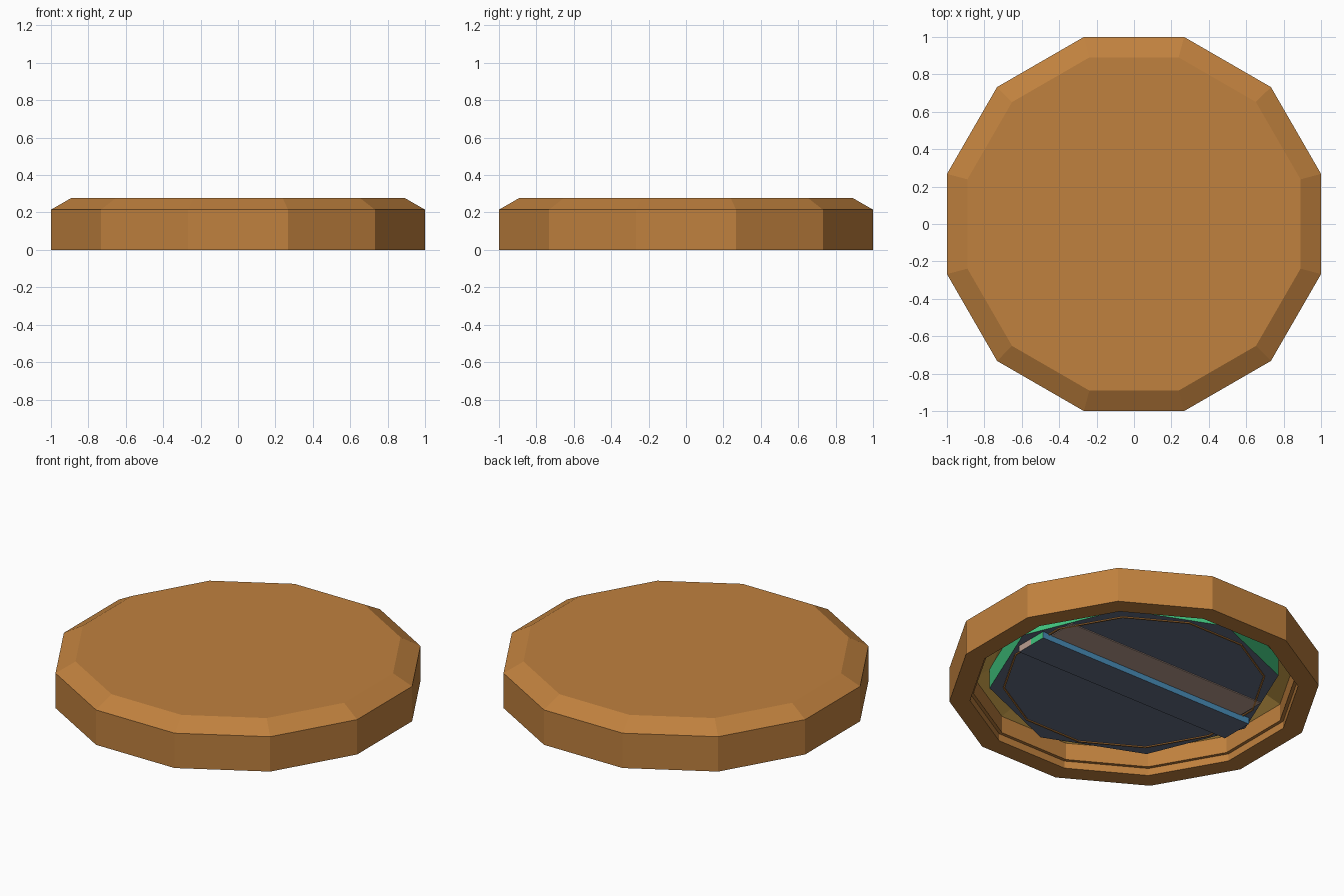
import bpy, bmesh, math
from mathutils import Vector

if "Cube" in bpy.data.objects:
    bpy.data.objects.remove(bpy.data.objects["Cube"])


def srgb(r, g, b):
    return [(c / 255 / 12.92) if c < 11 else ((c / 255 + 0.055) / 1.055) ** 2.4 for c in (r, g, b)] + [1]


def material(name, *rgb):
    m = bpy.data.materials.new(name)
    m.diffuse_color = srgb(*rgb)
    m.use_nodes = True
    m.node_tree.nodes["Principled BSDF"].inputs["Base Color"].default_value = m.diffuse_color
    return m


ORANGE = material("orange", 192, 129, 62)
YELLOW = material("ochre", 212, 168, 78)
SLATE = material("slate", 100, 109, 132)
BLUE = material("blue", 72, 140, 182)
GREEN = material("green", 64, 195, 125)
PINK = material("pale pink", 186, 158, 144)


def finish(name, bm, mats, rule):
    bm.normal_update()
    for f in bm.faces:
        f.material_index = mats.index(rule(f.normal, f.calc_center_median()))
    me = bpy.data.meshes.new(name)
    bm.to_mesh(me)
    bm.free()
    for m in mats:
        me.materials.append(m)
    ob = bpy.data.objects.new(name, me)
    bpy.context.collection.objects.link(ob)
    return ob


def lathe(name, profile, sides, start, mats, rule, closed=False):
    """Turn (radius, z) points around z; capped at both ends unless closed."""
    bm = bmesh.new()
    rings = [[bm.verts.new((r * math.cos(start + i * math.tau / sides),
                            r * math.sin(start + i * math.tau / sides), z))
              for i in range(sides)] for r, z in profile]
    pairs = list(zip(rings, rings[1:]))
    if closed:
        pairs.append((rings[-1], rings[0]))
    for a, b in pairs:
        for i in range(sides):
            j = (i + 1) % sides
            bm.faces.new((a[i], a[j], b[j], b[i]))
    if not closed:
        bm.faces.new(rings[0][::-1])
        bm.faces.new(rings[-1])
    bmesh.ops.recalc_face_normals(bm, faces=bm.faces[:])
    return finish(name, bm, mats, rule)


def box(name, lo, hi, mats, rule):
    bm = bmesh.new()
    bmesh.ops.create_cube(bm, size=1)
    lo, hi = Vector(lo), Vector(hi)
    for v in bm.verts:
        v.co = Vector([lo[k] if v.co[k] < 0 else hi[k] for k in range(3)])
    return finish(name, bm, mats, rule)


T = math.radians(15)

# twelve-sided shell, bevelled on top and hollow underneath
shell = [(0.80, 0.20), (0.90, 0.15), (0.90, 0.045), (0.92, 0.045), (0.92, 0),
         (1.0353, 0), (1.0353, 0.215), (0.922, 0.278)]
lathe("shell", shell, 12, T, [ORANGE, YELLOW],
      lambda n, c: YELLOW if n.z < -0.3 and c.z > 0.1 else ORANGE)

# octagonal plate set into the underside
lathe("inner_plate", [(0.81, 0.075), (0.81, 0.20)], 8, 0, [SLATE, GREEN],
      lambda n, c: SLATE if abs(n.z) > 0.5 else GREEN)

# thin raised outline on the plate
lathe("plate_outline", [(0.735, 0.069), (0.735, 0.08), (0.725, 0.08), (0.725, 0.069)],
      12, T, [ORANGE], lambda n, c: ORANGE, closed=True)

# pale stripe beside the crossbar
box("stripe", (-0.69, 0.1, 0.070), (0.69, 0.28, 0.078), [PINK], lambda n, c: PINK)

# crossbar in two halves with different end colours
for name, y0, y1, end in (("crossbar_back", 0, 0.104, GREEN), ("crossbar_front", -0.104, 0, PINK)):
    box(name, (-0.75, y0, 0.035), (0.75, y1, 0.08), [SLATE, BLUE, end],
        lambda n, c: end if abs(n.x) > 0.5 else (BLUE if abs(n.y) > 0.5 else SLATE))
